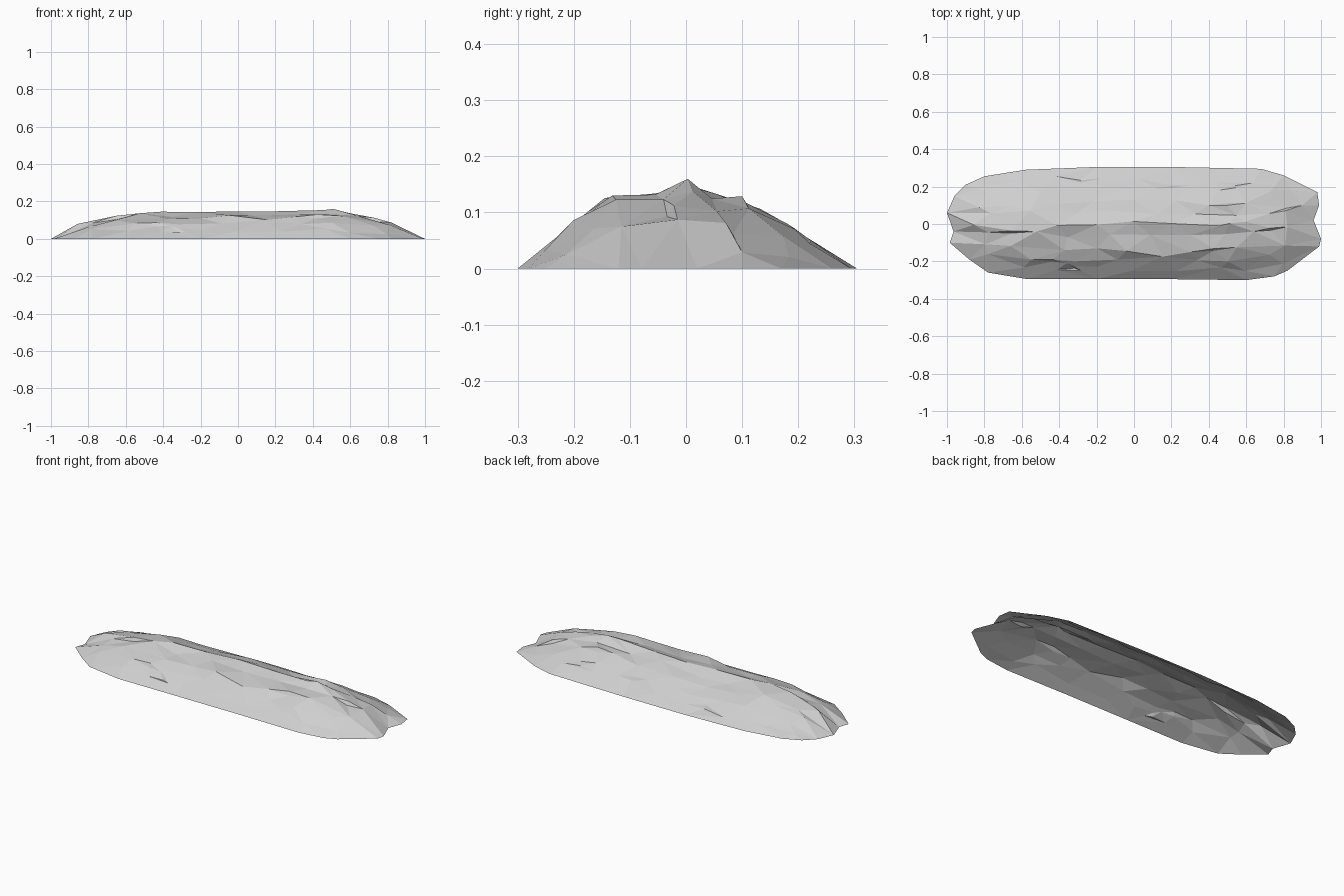
import bpy, bmesh, random
from mathutils import Vector
from mathutils.geometry import delaunay_2d_cdt

if "Cube" in bpy.data.objects:
    bpy.data.objects.remove(bpy.data.objects["Cube"])

random.seed(11)

# footprint of the rock on the ground
OUTLINE = [(-1, .06), (-.96, .15), (-.9, .21), (-.8, .255), (-.58, .29), (-.2, .305), (.2, .305),
           (.68, .295), (.8, .26), (.98, .17), (.99, .1), (.96, .02), (1, -.08), (.99, -.12),
           (.82, -.25), (.75, -.28), (.6, -.3), (.2, -.295), (-.2, -.295), (-.57, -.295),
           (-.78, -.26), (-.88, -.19), (-.985, -.1), (-.965, -.04)]
# crest heights along the length and across the width
LONG = [(-1, 0), (-.85, .085), (-.78, .092), (-.68, .125), (-.5, .15), (-.3, .143), (0, .15),
        (.35, .147), (.5, .16), (.8, .1), (1, 0)]
CROSS = [(-.3, 0), (-.27, .025), (-.2, .09), (-.145, .132), (-.105, .13), (-.07, .142), (0, .16),
         (.1, .128), (.12, .12), (.16, .09), (.19, .08), (.23, .05), (.28, .012), (.305, 0)]
# half width along the length
WIDTH = [(-1, .1), (-.9, .2), (-.8, .25), (-.58, .29), (0, .3), (.65, .295), (.8, .255), (1, .13)]
# narrow cracks: start and end
CRACKS = [(-.42, .255, -.15, .2), (.12, .19, .3, .208), (.4, .1, .6, .112), (-.78, -.045, -.52, -.04),
          (-.55, -.19, -.32, -.2), (.3, -.15, .55, -.125), (.45, .18, .64, .22), (.72, .055, .9, .1),
          (-.36, -.21, -.28, -.25), (.64, -.04, .82, -.015)]


def lerp_table(table, t):
    for (a, u), (b, w) in zip(table, table[1:]):
        if a <= t <= b:
            return u + (w - u) * (t - a) / (b - a)
    return 0.0


def height(x, y):
    yy = y * .3 / lerp_table(WIDTH, x)
    return lerp_table(LONG, x) * lerp_table(CROSS, yy) / .16


points = [(x, y, 0.0) for x, y in OUTLINE]

# cracks: a lip on the surface and a sunken point right beside it
for x0, y0, x1, y1 in CRACKS:
    mx, my = (x0 + x1) / 2, (y0 + y1) / 2
    side = -1 if my > 0 else 1
    points += [(x0, y0, height(x0, y0)), (x1, y1, height(x1, y1)),
               (mx, my + .006 * side, height(mx, my) + .004),
               (mx, my - .006 * side, max(.004, height(mx, my) - .016))]

# staggered, jittered facet corners stretched along the length
ROWS = [-.24, -.19, -.14, -.07, 0, .06, .12, .18, .24]
for r, v in enumerate(ROWS):
    n = 9 if r % 2 == 0 else 8
    for i in range(n):
        x = -.84 + 1.68 * (i + (0 if n == 9 else .5)) / 8
        ridge = v == 0
        x = max(-.86, min(.84, x + random.uniform(-.05, .05)))
        y = (v + random.uniform(-.015, .015)) * lerp_table(WIDTH, x) / .3
        if any(((x - p[0]) * .35) ** 2 + (y - p[1]) ** 2 < .028 ** 2 for p in points):
            continue
        points.append((x, y, height(x, y) * (1 if ridge else random.uniform(.88, 1.03))))
points.append((.51, .003, .16))

# triangulate inside the footprint
flat = [Vector((x * .4, y)) for x, y, z in points]
loop = list(range(len(OUTLINE)))[::-1]
co, _, faces, orig, _, _ = delaunay_2d_cdt(flat, [], [loop], 1, 1e-5)
bm = bmesh.new()
verts = [bm.verts.new((c.x / .4, c.y, points[o[0]][2] if o else 0)) for c, o in zip(co, orig)]
for f in faces:
    bm.faces.new([verts[i] for i in f])
bmesh.ops.delete(bm, geom=[v for v in bm.verts if not v.link_faces], context='VERTS')
for f in bm.faces:
    f.normal_update()
    if f.normal.z < 0:
        f.normal_flip()

# rock shell, open underneath
mesh = bpy.data.meshes.new("rock_slab")
bm.to_mesh(mesh)
bm.free()
rock = bpy.data.objects.new("rock_slab", mesh)
bpy.context.collection.objects.link(rock)
stone = bpy.data.materials.new("pale grey stone")
stone.diffuse_color = (.62, .62, .62, 1)
stone.use_nodes = True
stone.node_tree.nodes["Principled BSDF"].inputs["Base Color"].default_value = stone.diffuse_color
mesh.materials.append(stone)
